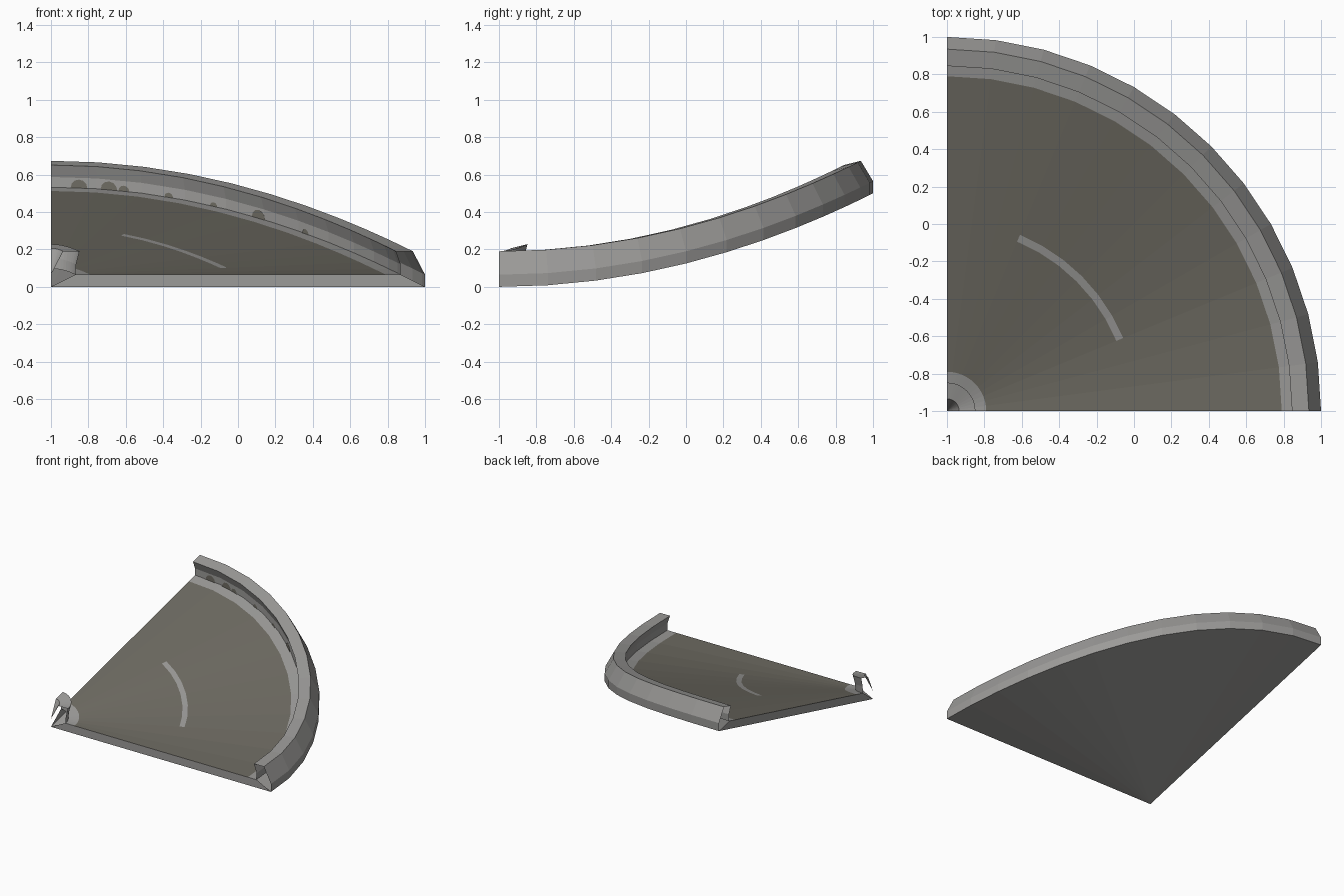
import bpy, bmesh, math

if "Cube" in bpy.data.objects:
    bpy.data.objects.remove(bpy.data.objects["Cube"])

SEG = 12                      # facets in the quarter turn


def material(name, rgb):
    m = bpy.data.materials.new(name)
    m.diffuse_color = (*rgb, 1)
    m.use_nodes = True
    m.node_tree.nodes["Principled BSDF"].inputs["Base Color"].default_value = m.diffuse_color
    return m


STONE = material("light stone", (0.33, 0.325, 0.315))
GROUND = material("dark ground", (0.155, 0.147, 0.122))


def place(r, z, deg):
    """Point at radius r and height z of the section, lifted along the turn."""
    a = math.radians(deg)
    lift = 0.25 * r * math.sin(a) ** 2
    return (-1 + r * math.cos(a), -1 + r * math.sin(a), z + lift)


def finish(name, bm):
    bmesh.ops.remove_doubles(bm, verts=bm.verts[:], dist=1e-5)
    me = bpy.data.meshes.new(name)
    bm.to_mesh(me)
    bm.free()
    me.materials.append(STONE)
    me.materials.append(GROUND)
    ob = bpy.data.objects.new(name, me)
    bpy.context.collection.objects.link(ob)
    return ob


def sweep(name, profile, rule=lambda i, j: 0):
    """Sweep a (radius, height) profile round the corner; rule picks the colour."""
    bm = bmesh.new()
    rows = [[bm.verts.new(place(r, z, 90 * j / SEG)) for r, z in profile]
            for j in range(SEG + 1)]
    for j in range(SEG):
        for i in range(len(profile) - 1):
            quad = [rows[j][i], rows[j][i + 1], rows[j + 1][i + 1], rows[j + 1][i]]
            if profile[i][0] == 0:
                quad = quad[:3] if profile[i][1] == 0.065 else quad
            elif profile[i + 1][0] == 0:
                quad = [quad[0], quad[1], quad[3]]
            # the apex end collapses to a triangle
            if profile[i][0] == 0:
                quad = [rows[j][i], rows[j][i + 1], rows[j + 1][i + 1]]
            bm.faces.new(quad).material_index = rule(i, j)
    return finish(name, bm)


# Curbs: undercut lips at the inner corner and round the outer rim
sweep("inner_curb", [(0, 0.065), (0.065, 0.19), (0.152, 0.19),
                     (0.135, 0.12), (0.13, 0.065)])
sweep("outer_curb", [(1.87, 0.065), (1.87, 0.12), (1.845, 0.19),
                     (1.935, 0.19), (2, 0.065), (2, 0)])

# Floor: dark surface with light edge bands and one lane dash
FLOOR = [0.13, 0.21, 0.98, 1.02, 1.79, 1.87]


def floor_colour(i, j):
    if i in (0, 4):
        return 0
    return 0 if i == 2 and 3 <= j < 9 else 1


sweep("floor", [(r, 0.065) for r in FLOOR], floor_colour)

# Underside
sweep("underside", [(2, 0), (0, 0)])

# Closed ends of the slab (the curbs stay hollow)
bm = bmesh.new()
section = [(0, 0), (2, 0), (1.87, 0.065), (0.13, 0.065)]
bm.faces.new([bm.verts.new(place(r, z, 0)) for r, z in section])
bm.faces.new([bm.verts.new(place(r, z, 90)) for r, z in reversed(section)])
finish("slab_ends", bm)

# Dirt spots at the foot of the outer curb
bm = bmesh.new()
for x, size in [(-0.85, 0.045), (-0.69, 0.045), (-0.61, 0.03), (-0.37, 0.025),
                (-0.13, 0.022), (0.11, 0.045), (0.36, 0.025)]:
    r = 1.862
    mid = math.degrees(math.acos((x + 1) / r))
    half = math.degrees(size / r)
    pts = [(mid + half * math.cos(math.pi * k / 6),
            0.066 + size * math.sin(math.pi * k / 6)) for k in range(7)]
    f = bm.faces.new([bm.verts.new(place(r, z, d)) for d, z in pts])
    f.material_index = 1
    f.normal_update()
    c = f.calc_center_median()
    if f.normal.x * (c.x + 1) + f.normal.y * (c.y + 1) > 0:
        f.normal_flip()
finish("dirt_spots", bm)
